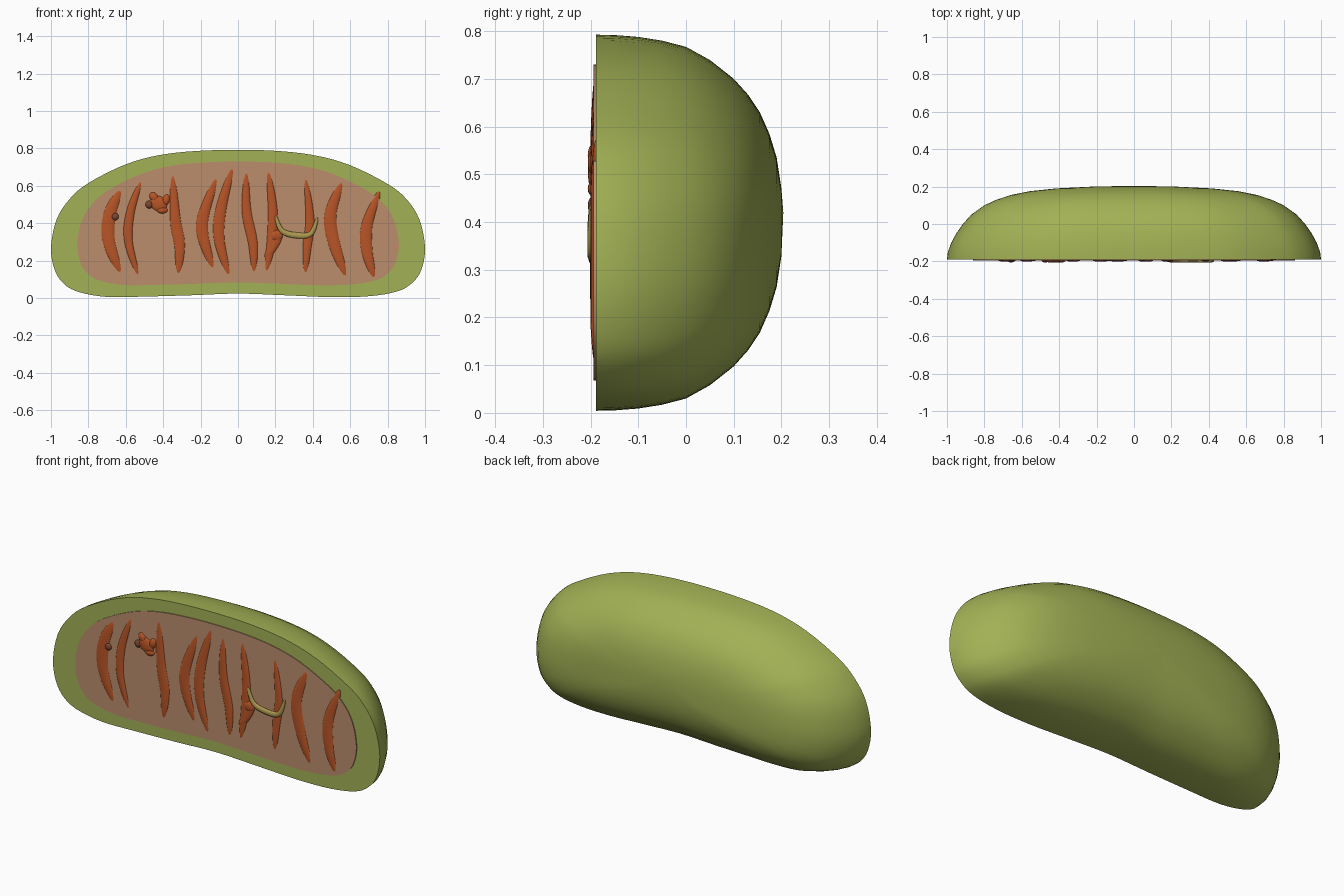
import bpy, bmesh, math
from mathutils import Vector

if "Cube" in bpy.data.objects:
    bpy.data.objects.remove(bpy.data.objects["Cube"])

FRONT = -0.189
MID_Z = 0.40


def material(name, rgb):
    m = bpy.data.materials.new(name)
    m.diffuse_color = (*rgb, 1)
    m.use_nodes = True
    m.node_tree.nodes["Principled BSDF"].inputs["Base Color"].default_value = m.diffuse_color
    return m


GREEN = material("green", (0.36, 0.44, 0.09))
TAN = material("tan", (0.50, 0.27, 0.15))
ORANGE = material("orange", (0.48, 0.09, 0.02))
BROWN = material("brown", (0.20, 0.06, 0.03))
OLIVE = material("olive", (0.42, 0.32, 0.08))


def spline(pts, steps, closed=False):
    """Catmull-Rom samples through 2D points."""
    p = [Vector(q) for q in pts]
    n = len(p)
    out = []
    for i in range(n if closed else n - 1):
        get = (lambda k: p[k % n]) if closed else (lambda k: p[max(0, min(n - 1, k))])
        a, b, c, d = get(i - 1), get(i), get(i + 1), get(i + 2)
        for s in range(steps):
            t = s / steps
            out.append(0.5 * (2 * b + (c - a) * t + (2 * a - 5 * b + 4 * c - d) * t * t
                              + (3 * b - a - 3 * c + d) * t ** 3))
    if not closed:
        out.append(p[-1])
    return out


def loft(name, rings, mat, tip=None):
    """Skin a list of rings; the ends are capped, or closed to a tip point."""
    bm = bmesh.new()
    vr = [[bm.verts.new(co) for co in r] for r in rings]
    n = len(vr[0])
    for a, b in zip(vr, vr[1:]):
        for i in range(n):
            bm.faces.new((a[i], a[(i + 1) % n], b[(i + 1) % n], b[i]))
    bm.faces.new(vr[0])
    if tip:
        t = bm.verts.new(tip)
        for i in range(n):
            bm.faces.new((vr[-1][i], vr[-1][(i + 1) % n], t))
    else:
        bm.faces.new(vr[-1])
    bmesh.ops.recalc_face_normals(bm, faces=bm.faces)
    me = bpy.data.meshes.new(name)
    bm.to_mesh(me)
    bm.free()
    ob = bpy.data.objects.new(name, me)
    bpy.context.collection.objects.link(ob)
    me.materials.append(mat)
    bpy.ops.object.select_all(action='DESELECT')
    bpy.context.view_layer.objects.active = ob
    ob.select_set(True)
    bpy.ops.object.shade_smooth_by_angle(angle=math.radians(50))
    return ob


# Kidney-shaped outline of the cut face (x, z)
outline = spline([(-1, .27), (-.97, .42), (-.9, .53), (-.8, .615), (-.6, .715), (-.4, .768),
                  (-.15, .79), (.15, .79), (.4, .765), (.6, .71), (.8, .61), (.9, .53),
                  (.97, .42), (1, .27), (.98, .15), (.93, .08), (.85, .035), (.7, .01),
                  (.5, .005), (.25, .015), (0, .024), (-.25, .015), (-.5, .008), (-.7, .006),
                  (-.85, .032), (-.93, .075), (-.98, .15)], 4, True)


def ring(y, sx, sz):
    return [(p.x * sx, y, MID_Z + (p.y - MID_Z) * sz) for p in outline]


# Outer half shell, domed towards the back
levels = [(FRONT, 1, 1), (-.15, .995, .998), (-.1, .977, .988), (-.05, .95, .968),
          (0, .915, .935), (.05, .87, .865), (.1, .80, .765), (.13, .735, .68),
          (.155, .66, .585), (.175, .56, .47), (.19, .42, .345), (.2, .22, .18)]
loft("outer_shell", [ring(*l) for l in levels], GREEN, (0, .204, MID_Z + .02))

# Inner matrix plate, slightly proud of the cut face
loft("inner_plate", [ring(FRONT + .01, .86, .84), ring(-.194, .86, .84)], TAN)


def fold(name, pts, half_w, depth, mat, y=FRONT, taper=0.55, sides=12):
    """Flattened tube along an (x, z) path with rounded ends."""
    path = spline(pts, 8)
    n = len(path) - 1
    rings = []
    for i, p in enumerate(path):
        t = (path[min(n, i + 1)] - path[max(0, i - 1)]).normalized()
        side = Vector((t.y, -t.x))
        f = max(.12, math.sin(math.pi * i / n) ** taper)
        rings.append([(p.x + side.x * half_w * f * math.cos(a),
                       y + depth * min(1, f * 1.3) * math.sin(a),
                       p.y + side.y * half_w * f * math.cos(a))
                      for a in (2 * math.pi * k / sides for k in range(sides))])
    loft(name, rings, mat)


# Inner folds standing across the plate
folds = [
    ([(-.625, .585), (-.685, .45), (-.69, .3), (-.625, .125)], .040),
    ([(-.515, .635), (-.575, .46), (-.585, .3), (-.53, .11)], .027),
    ([(-.35, .675), (-.335, .42), (-.312, .28), (-.32, .12)], .034),
    ([(-.11, .655), (-.185, .44), (-.185, .32), (-.13, .15)], .036),
    ([(-.025, .71), (-.09, .48), (-.10, .31), (-.045, .11)], .034),
    ([(.045, .685), (.045, .47), (.08, .29), (.085, .13)], .030),
    ([(.16, .69), (.185, .48), (.18, .32), (.15, .13)], .030),
    ([(.36, .655), (.385, .42), (.37, .28), (.36, .125)], .028),
    ([(.56, .63), (.495, .45), (.515, .29), (.58, .105)], .038),
    ([(.755, .57), (.69, .39), (.69, .25), (.73, .10)], .036),
]
for i, (pts, w) in enumerate(folds):
    fold(f"fold_{i + 1}", pts, w, .0115, ORANGE)

# Looped strand and short stem beside the seventh fold
fold("looped_strand", [(.20, .44), (.235, .36), (.315, .335), (.39, .345), (.425, .43)],
     .016, .009, OLIVE, y=-.198, taper=.4)
fold("short_stem", [(.235, .36), (.195, .29), (.145, .205)], .028, .012, ORANGE)


def blob(name, x, z, rx, rz, mat, y=-.192, ry=.014, tilt=0):
    bpy.ops.mesh.primitive_uv_sphere_add(segments=16, ring_count=10, radius=1,
                                         location=(x, y, z), rotation=(0, tilt, 0))
    ob = bpy.context.object
    ob.name = name
    ob.scale = (rx, ry, rz)
    ob.data.materials.append(mat)
    bpy.ops.object.shade_smooth()


# Small granules and the lumpy cluster
blob("granule_left", -.657, .435, .02, .02, BROWN)
blob("granule_cluster", -.475, .50, .021, .021, BROWN)
blob("cluster_body", -.425, .505, .05, .04, ORANGE, tilt=.6)
blob("cluster_top", -.45, .54, .022, .028, ORANGE, tilt=-.6)
blob("cluster_side", -.385, .525, .02, .03, ORANGE, tilt=.3)
blob("cluster_base", -.405, .47, .03, .018, ORANGE)
blob("stem_lump", .205, .335, .035, .03, ORANGE)
